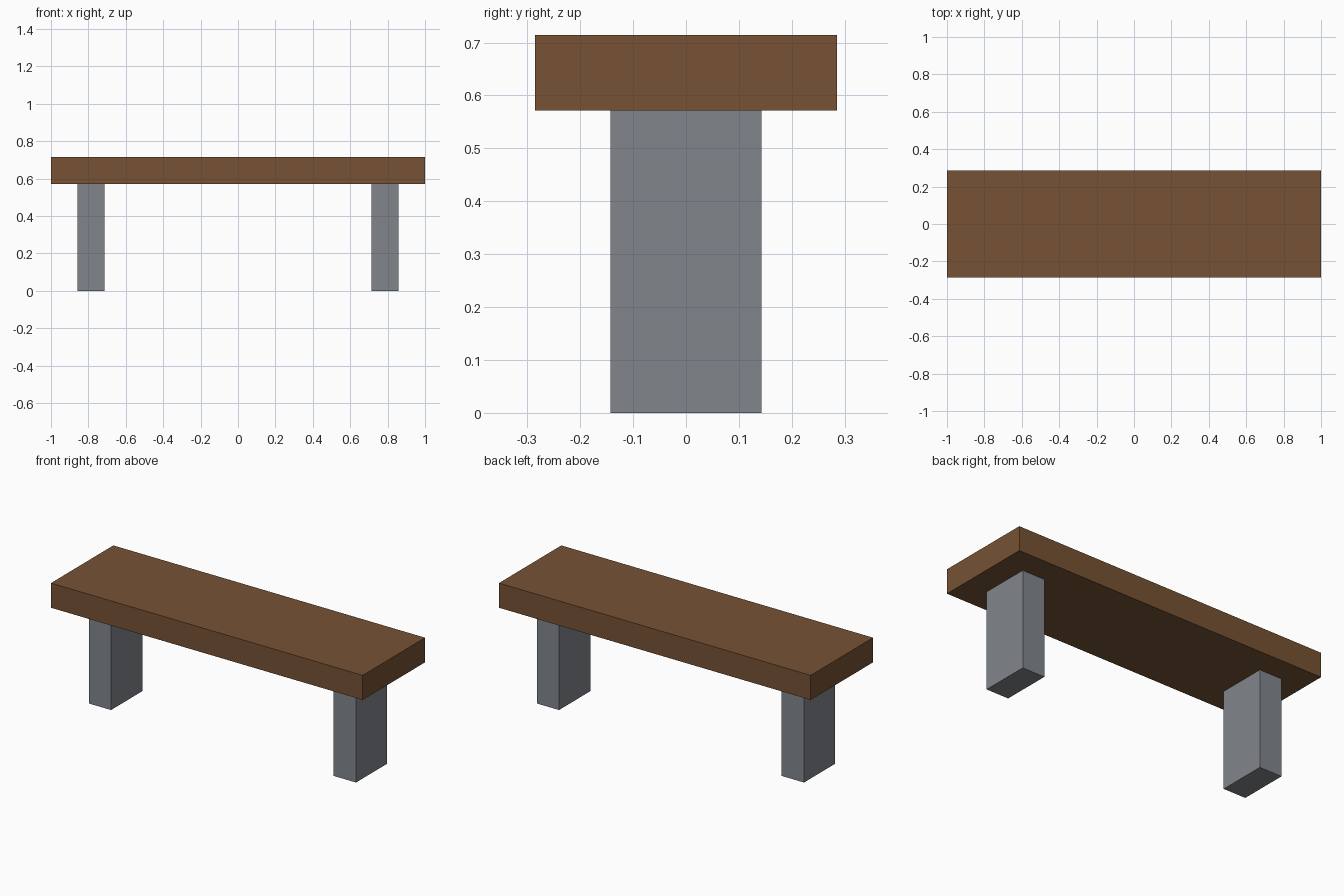
import bpy

cube = bpy.data.objects.get("Cube")
if cube:
    bpy.data.objects.remove(cube, do_unlink=True)

U = 1 / 7  # plank thickness, the module for every size


def make_material(name, rgb):
    mat = bpy.data.materials.new(name)
    mat.use_nodes = True
    color = (*rgb, 1)
    mat.diffuse_color = color
    bsdf = next(n for n in mat.node_tree.nodes if n.type == 'BSDF_PRINCIPLED')
    bsdf.inputs["Base Color"].default_value = color
    return mat


def add_box(name, center, size, mat):
    bpy.ops.mesh.primitive_cube_add(size=1, location=center)
    obj = bpy.context.object
    obj.name = name
    obj.scale = size
    bpy.ops.object.transform_apply(location=False, rotation=False, scale=True)
    obj.data.materials.append(mat)
    return obj


wood = make_material("brown wood", (0.18, 0.084, 0.034))
stone = make_material("grey stone", (0.22, 0.235, 0.26))

# Seat plank
add_box("seat", (0, 0, 4.5 * U), (14 * U, 4 * U, U), wood)

# Two block legs
for side, sign in (("left", 1), ("right", -1)):
    add_box(side + "_leg", (sign * 5.5 * U, 0, 2 * U), (U, 2 * U, 4 * U), stone)
